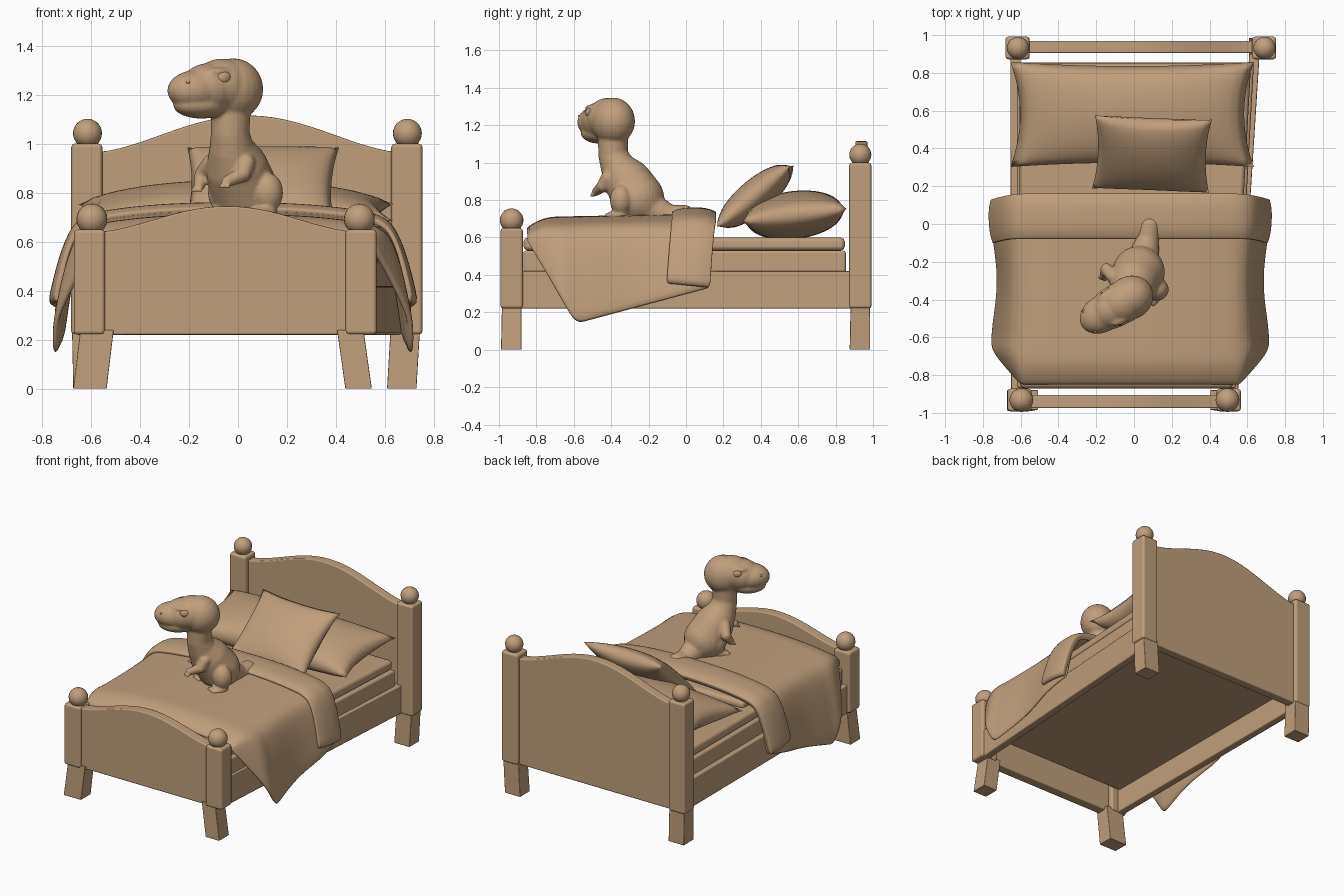
import bpy, bmesh, math
from mathutils import Matrix, Vector

if "Cube" in bpy.data.objects:
    bpy.data.objects.remove(bpy.data.objects["Cube"])

tan = bpy.data.materials.new("warm_tan")
tan.use_nodes = True
COLOUR = (0.53, 0.345, 0.2, 1)
tan.diffuse_color = COLOUR
tan.node_tree.nodes["Principled BSDF"].inputs["Base Color"].default_value = COLOUR

# One unit ball, reused for every rounded lump
ball = bpy.data.meshes.new("ball")
bm = bmesh.new()
bmesh.ops.create_uvsphere(bm, u_segments=24, v_segments=14, radius=1)
bm.to_mesh(ball)
bm.free()


def finish(name, bm, bevel=0):
    """Turn a bmesh into a smooth object, with bevelled corners if asked."""
    bmesh.ops.recalc_face_normals(bm, faces=bm.faces)
    for face in bm.faces:
        face.smooth = True
    mesh = bpy.data.meshes.new(name)
    bm.to_mesh(mesh)
    bm.free()
    mesh.materials.append(tan)
    ob = bpy.data.objects.new(name, mesh)
    bpy.context.collection.objects.link(ob)
    if bevel:
        mod = ob.modifiers.new("rounded_edges", "BEVEL")
        mod.width, mod.segments, mod.harden_normals = bevel, 2, True
    return ob


def prism(name, bottom, top, bevel=0.012):
    """Solid between two matching outlines."""
    bm = bmesh.new()
    lo = [bm.verts.new(p) for p in bottom]
    hi = [bm.verts.new(p) for p in top]
    bm.faces.new(lo)
    bm.faces.new(hi)
    n = len(lo)
    for i in range(n):
        k = (i + 1) % n
        bm.faces.new((lo[i], lo[k], hi[k], hi[i]))
    return finish(name, bm, bevel)


def square(x, y, half_x, half_y, z):
    return [(x + a * half_x, y + b * half_y, z) for a, b in ((-1, -1), (1, -1), (1, 1), (-1, 1))]


def blob(bm, centre, radii, turn=0.0):
    """Ellipsoid turned about the vertical."""
    m = Matrix.Translation(centre) @ Matrix.Rotation(turn, 4, "Z") @ Matrix.Diagonal((*radii, 1))
    copy = ball.copy()
    copy.transform(m)
    bm.from_mesh(copy)
    bpy.data.meshes.remove(copy)


def chain(bm, points, steps=4):
    """Row of overlapping spheres through (x, y, z, radius) points."""
    for a, b in zip(points, points[1:]):
        for i in range(steps + 1):
            x, y, z, r = Vector(a).lerp(Vector(b), i / steps)
            blob(bm, (x, y, z), (r, r, r))


# Posts, knobs and splayed legs: post x, y, top, knob x and size, foot x, leg top x, leg half width
for name, x, y, top, knob, size, foot, hip, w in (
        ("front_right", -0.606, -0.932, 0.65, -0.596, 0.063, -0.604, -0.575, 0.068),
        ("front_left", 0.502, -0.932, 0.65, 0.495, 0.063, 0.492, 0.458, 0.054),
        ("back_right", -0.617, 0.932, 1.0, -0.614, 0.059, -0.612, -0.617, 0.06),
        ("back_left", 0.689, 0.932, 1.0, 0.691, 0.059, 0.668, 0.682, 0.06)):
    prism(name + "_post", square(x, y, 0.064, 0.06, 0.22), square(x, y, 0.064, 0.06, top), 0.016)
    prism(name + "_leg", square(foot, y - 0.002, w, 0.055, 0), square(hip, y, w, 0.052, 0.24), 0.004)
    bm = bmesh.new()
    blob(bm, (knob, y, top + 0.042), (size,) * 3)
    finish(name + "_knob", bm)


# Head and foot boards with an arched top
def arched_board(name, x0, x1, y0, y1, shoulder, rise):
    outline = [(x0, 0.22), (x1, 0.22)]
    for i in range(25):
        t = 1 - i / 24
        arch = abs(math.sin(math.pi * t)) ** 1.6
        outline.append((x0 + (x1 - x0) * t, shoulder + rise * arch))
    prism(name, [(x, y0, z) for x, z in outline], [(x, y1, z) for x, z in outline], 0.008)


arched_board("headboard", -0.58, 0.66, 0.905, 0.97, 0.965, 0.15)
arched_board("footboard", -0.57, 0.48, -0.975, -0.905, 0.64, 0.105)

# Side rails follow the bed's slight taper
for name, front, back in (("right_rail", -0.65, -0.655), ("left_rail", 0.495, 0.61)):
    plan = [(front, -0.9), (front + 0.055, -0.9), (back + 0.055, 0.9), (back, 0.9)]
    prism(name, [(x, y, 0.22) for x, y in plan], [(x, y, 0.42) for x, y in plan], 0.008)


# Bed base, mattress and the filling under the blanket
def layer(name, z0, z1, inset, y0, y1, bevel):
    plan = [(-0.62 + inset, y0), (0.54 - inset, y0), (0.635 - inset, y1), (-0.62 + inset, y1)]
    prism(name, [(x, y, z0) for x, y in plan], [(x, y, z1) for x, y in plan], bevel)


layer("bed_base", 0.38, 0.53, 0, -0.87, 0.855, 0.015)
layer("mattress", 0.53, 0.6, 0.015, -0.87, 0.85, 0.025)
layer("blanket_filling", 0.58, 0.645, 0.09, -0.75, 0.12, 0.03)


# Draped cloth: gently crowned across the bed, hanging at both sides
def drape(name, y0, y1, reach, top, hem, thickness, lean):
    bm = bmesh.new()
    rows, cols = 28, 40
    grid = []
    for i in range(rows + 1):
        y = y0 + (y1 - y0) * i / rows
        row = []
        for j in range(cols + 1):
            s = 2 * j / cols - 1
            side = 1 if s > 0 else -1
            flat = min(abs(s) / 0.6, 1)
            t = max(abs(s) - 0.6, 0) / 0.4
            edge = top(y) - 0.04 * flat ** 2.5
            drop = max(edge - hem(y), 0)
            wave = 0.015 * math.cos(9 * (y + 0.65))
            spread = (reach - 0.56 + wave) * min(1, drop / 0.4)
            x = side * (0.56 * flat + spread * t ** 0.55) - 0.02
            row.append(bm.verts.new((x, y - lean * t, edge - drop * t ** 1.35)))
        grid.append(row)
    for r, q in zip(grid, grid[1:]):
        for j in range(cols):
            bm.faces.new((r[j], r[j + 1], q[j + 1], q[j]))
    ob = finish(name, bm)
    mod = ob.modifiers.new("cloth_thickness", "SOLIDIFY")
    mod.thickness, mod.offset = thickness, 0
    mod = ob.modifiers.new("soft", "SUBSURF")
    mod.levels = mod.render_levels = 1


def blanket_top(y):
    return 0.705 + 0.02 * (y + 0.4) - 0.05 * max(0, (-0.7 - y) / 0.14) ** 2


def blanket_hem(y):
    return 0.59 - 1.75 * (y + 0.85) if y < -0.59 else 0.135 + 0.27 * (y + 0.59)


def fold_top(y):
    return 0.738 - 0.035 * abs((y - 0.04) / 0.13) ** 3


drape("blanket", -0.85, 0.13, 0.715, blanket_top, blanket_hem, 0.025, 0)
drape("blanket_fold", -0.07, 0.155, 0.74, fold_top, lambda y: 0.345 - 0.1 * y, 0.045, 0.03)


# Plump pillows with pinched corners
def pillow(name, centre, half_x, half_y, puff, tilt, turn):
    bm = bmesh.new()
    for side in (-1, 1):
        new = bmesh.ops.create_grid(bm, x_segments=28, y_segments=28, size=1)["verts"]
        for v in new:
            a, b = v.co.x, v.co.y
            bulge = max(0, (1 - a * a) * (1 - b * b)) ** 0.45
            v.co = (half_x * a * (1 - 0.08 * (1 - b * b)),
                    half_y * b * (1 - 0.08 * (1 - a * a)), side * puff * bulge)
    bmesh.ops.remove_doubles(bm, verts=bm.verts, dist=0.0005)
    ob = finish(name, bm)
    ob.location = centre
    ob.rotation_euler = (tilt, 0, turn)


pillow("large_pillow", (-0.01, 0.58, 0.72), 0.645, 0.28, 0.128, 0.12, 0)
pillow("small_pillow", (0.095, 0.37, 0.82), 0.31, 0.255, 0.09, 0.7, -0.04)

# Seated dinosaur: head frame with forward and sideways directions
FORWARD, SIDE = Vector((-0.86, -0.5, 0)), Vector((0.5, -0.86, 0))
TURN = math.atan2(FORWARD.y, FORWARD.x)


def head_point(forward, side, z):
    return Vector((-0.02, -0.39, z)) + FORWARD * forward + SIDE * side


bm = bmesh.new()
# Skull, muzzle, jaw and brows
blob(bm, head_point(0, 0, 1.222), (0.126, 0.115, 0.126), TURN)
blob(bm, head_point(0.05, 0, 1.235), (0.13, 0.113, 0.112), TURN)
blob(bm, head_point(0.11, 0, 1.225), (0.13, 0.108, 0.104), TURN)
blob(bm, head_point(0.17, 0, 1.216), (0.13, 0.098, 0.085), TURN)
blob(bm, head_point(0.15, 0, 1.157), (0.125, 0.087, 0.055), TURN)
for s in (-1, 1):
    blob(bm, head_point(0.1, s * 0.07, 1.293), (0.06, 0.03, 0.018), TURN)
# Neck, torso and tail
chain(bm, [(-0.03, -0.39, 1.13, 0.082), (-0.032, -0.39, 1.04, 0.079), (-0.025, -0.36, 0.965, 0.094),
           (-0.002, -0.305, 0.89, 0.129), (0.025, -0.255, 0.81, 0.139), (0.045, -0.2, 0.76, 0.09),
           (0.072, -0.09, 0.714, 0.06), (0.08, -0.012, 0.708, 0.066)])
# Thighs, feet and toes
for x, y in ((0.121, -0.347), (-0.06, -0.25)):
    blob(bm, (x, y, 0.8), (0.063, 0.06, 0.082))
    blob(bm, (x - 0.01, y - 0.02, 0.72), (0.06, 0.045, 0.026), TURN + 0.4)
    for k in (-1, 0, 1):
        blob(bm, (x - 0.035 + 0.025 * k, y - 0.055 - 0.012 * k, 0.716), (0.026, 0.014, 0.018), TURN + 0.4)
# Arms and fingers
for arm in ([(0.035, -0.42, 0.92, 0.036), (0.02, -0.445, 0.875, 0.033), (-0.045, -0.48, 0.845, 0.024)],
            [(-0.11, -0.28, 0.92, 0.036), (-0.145, -0.24, 0.875, 0.033), (-0.158, -0.27, 0.83, 0.024)]):
    chain(bm, arm)
    hx, hy, hz, r = arm[-1]
    for k in (-1, 0, 1):
        chain(bm, [(hx, hy, hz, 0.015), (hx - 0.01 + 0.016 * k, hy - 0.02 - 0.006 * k, hz - 0.02, 0.01)], 2)
dino = finish("dinosaur", bm)
mod = dino.modifiers.new("fuse", "REMESH")
mod.mode, mod.voxel_size, mod.use_smooth_shade = "VOXEL", 0.007, True
mod = dino.modifiers.new("soften", "SMOOTH")
mod.factor, mod.iterations = 0.5, 8

# Eyes and nostrils
for s, word in ((1, "left"), (-1, "right")):
    for part, place, radii in (("_eye", (0.095, s * 0.088, 1.268), (0.033, 0.022, 0.027)),
                               ("_nostril", (0.25, s * 0.062, 1.25), (0.009, 0.01, 0.006))):
        bm = bmesh.new()
        blob(bm, head_point(*place), radii, TURN)
        finish(word + part, bm)
bpy.data.meshes.remove(ball)
